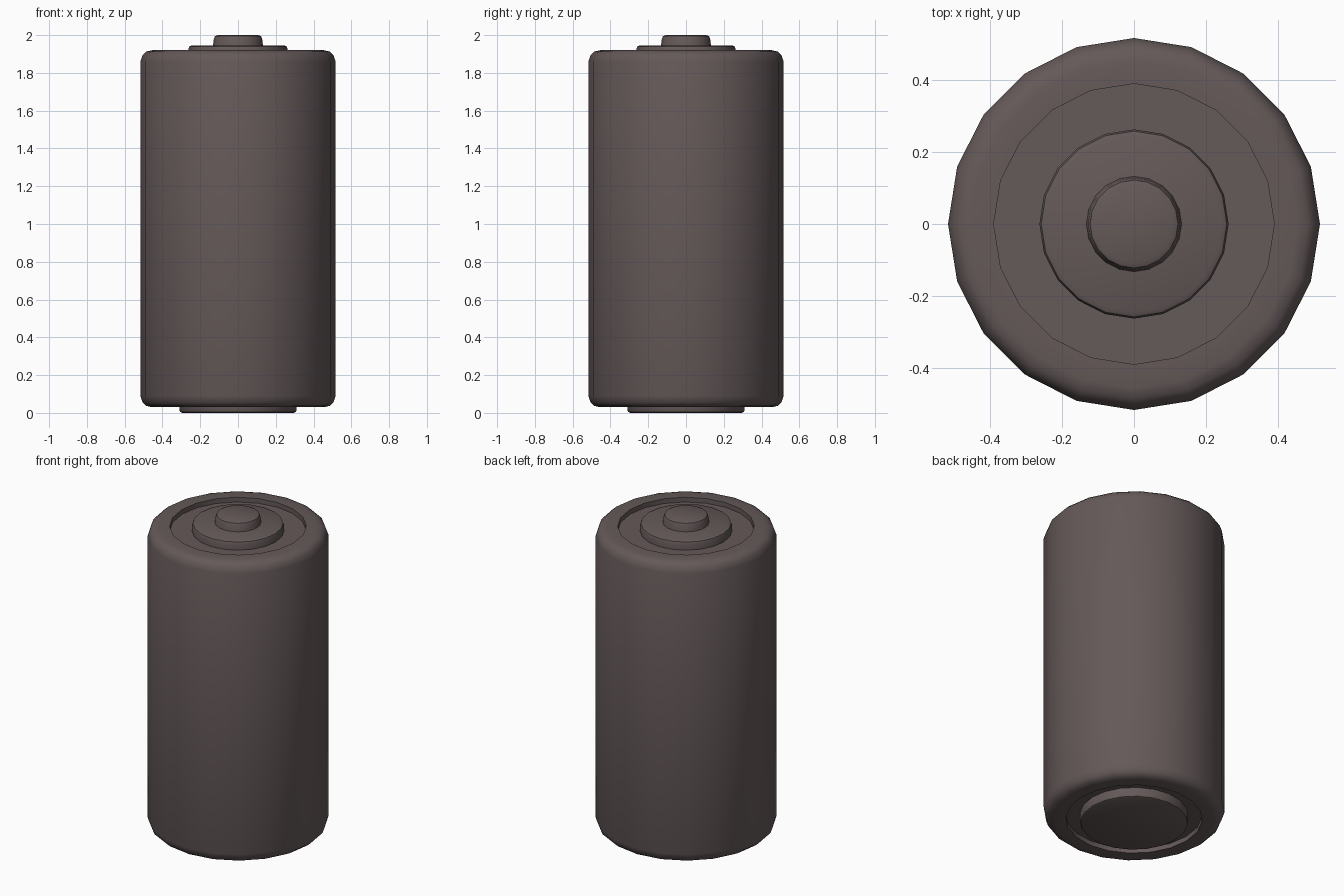
import bpy, bmesh, math

if "Cube" in bpy.data.objects:
    bpy.data.objects.remove(bpy.data.objects["Cube"])

SIDES = 20


def lathe(name, profile):
    """Revolve (radius, z) points about z; radius 0 closes to a pole."""
    bm = bmesh.new()
    rings = []
    for r, z in profile:
        if r == 0:
            rings.append([bm.verts.new((0, 0, z))] * SIDES)
        else:
            rings.append([bm.verts.new((r * math.cos(2 * math.pi * i / SIDES),
                                        r * math.sin(2 * math.pi * i / SIDES), z))
                          for i in range(SIDES)])
    for a, b in zip(rings, rings[1:]):
        for i in range(SIDES):
            j = (i + 1) % SIDES
            bm.faces.new(dict.fromkeys((a[i], a[j], b[j], b[i])))
    bmesh.ops.recalc_face_normals(bm, faces=bm.faces)
    mesh = bpy.data.meshes.new(name)
    bm.to_mesh(mesh)
    bm.free()
    obj = bpy.data.objects.new(name, mesh)
    bpy.context.collection.objects.link(obj)
    mesh.materials.append(casing)
    bpy.ops.object.select_all(action='DESELECT')
    obj.select_set(True)
    bpy.context.view_layer.objects.active = obj
    bpy.ops.object.shade_smooth_by_angle(angle=math.radians(40))
    return obj


casing = bpy.data.materials.new("dark_casing")
casing.diffuse_color = (0.13, 0.10, 0.10, 1)
casing.use_nodes = True
casing.node_tree.nodes["Principled BSDF"].inputs["Base Color"].default_value = casing.diffuse_color

# Cell body: rounded shoulders and a shallow recess at each end
lathe("battery_body", [
    (0, 0.06), (0.39, 0.06), (0.39, 0.03), (0.455, 0.03), (0.485, 0.037),
    (0.505, 0.055), (0.517, 0.09), (0.517, 1.86), (0.505, 1.895),
    (0.485, 1.913), (0.455, 1.92), (0.39, 1.92), (0.39, 1.89), (0, 1.89)])

# Positive end: stepped cap with a raised contact
lathe("positive_plate", [
    (0, 1.885), (0.263, 1.885), (0.263, 1.925), (0.258, 1.939),
    (0.245, 1.945), (0, 1.945)])
lathe("positive_contact", [
    (0, 1.94), (0.133, 1.94), (0.128, 1.98), (0.122, 1.994),
    (0.108, 2.0), (0, 2.0)])

# Negative end: flat contact disc
lathe("negative_contact", [
    (0, 0.065), (0.31, 0.065), (0.31, 0.015), (0.306, 0.005),
    (0.295, 0), (0, 0)])
